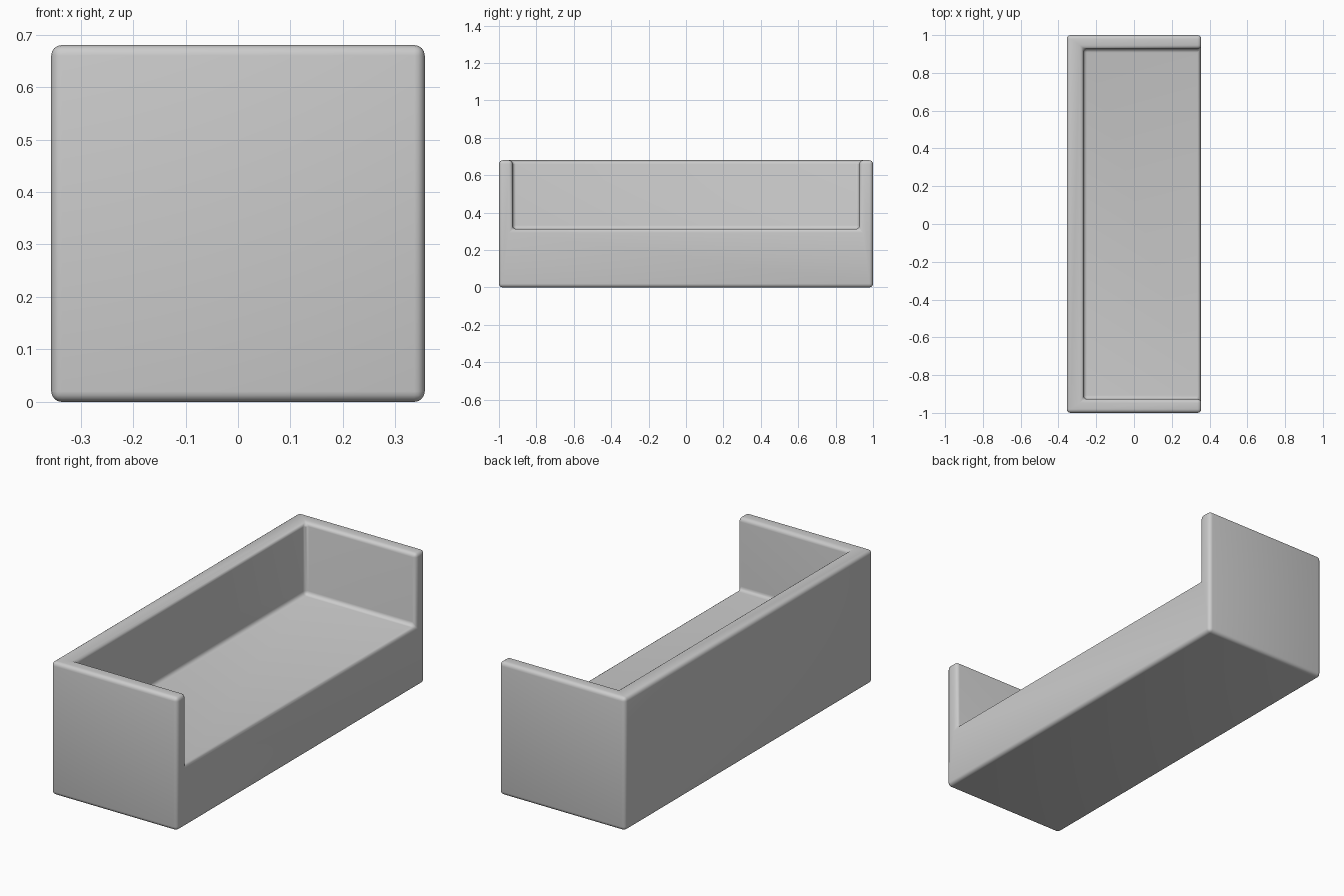
import bpy

if "Cube" in bpy.data.objects:
    bpy.data.objects.remove(bpy.data.objects["Cube"])


def box(name, lo, hi):
    """Axis-aligned box between two corners."""
    bpy.ops.mesh.primitive_cube_add(size=1, location=[(a + b) / 2 for a, b in zip(lo, hi)])
    ob = bpy.context.object
    ob.name = name
    ob.scale = [b - a for a, b in zip(lo, hi)]
    bpy.ops.object.transform_apply(location=True, rotation=False, scale=True)
    return ob


# Space above the seat, open to the front (+x) and top
cutter = box("seat_space_cutter", (-0.268, -0.927, 0.312), (0.6, 0.927, 1.0))
cutter.hide_render = True

# Sofa block: base, back and two arms in one body
sofa = box("sofa_body", (-0.356, -1.0, 0.0), (0.356, 1.0, 0.68))
cut = sofa.modifiers.new("seat_cut", 'BOOLEAN')
cut.operation = 'DIFFERENCE'
cut.solver = 'EXACT'
cut.object = cutter
bpy.context.view_layer.objects.active = sofa
bpy.ops.object.modifier_apply(modifier=cut.name)
bpy.data.objects.remove(cutter)

# Softly rounded edges
bevel = sofa.modifiers.new("rounded_edges", 'BEVEL')
bevel.width = 0.02
bevel.segments = 4
bevel.limit_method = 'ANGLE'
bpy.ops.object.modifier_apply(modifier=bevel.name)

bpy.ops.object.select_all(action='DESELECT')
sofa.select_set(True)
bpy.ops.object.shade_smooth_by_angle()
